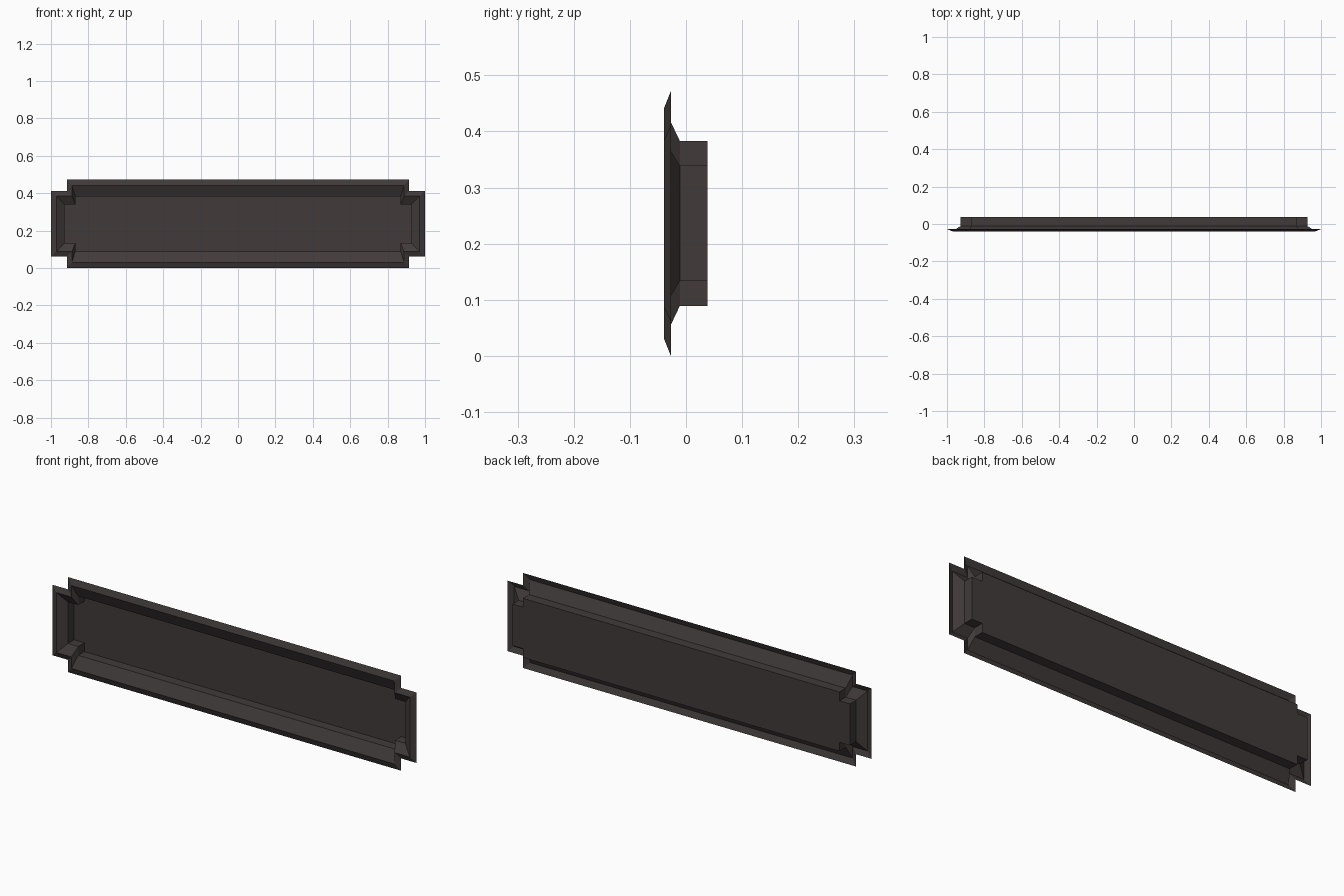
import bpy
import bmesh

cube = bpy.data.objects.get("Cube")
if cube:
    bpy.data.objects.remove(cube)

MID_Z = 0.236

# Single dark material
mat = bpy.data.materials.new("dark warm grey")
mat.use_nodes = True
colour = (0.052, 0.043, 0.042, 1)
mat.diffuse_color = colour
mat.node_tree.nodes["Principled BSDF"].inputs["Base Color"].default_value = colour


def notched_ring(bm, y, half_x, half_z, notch_x, notch_z):
    """Rectangle outline with a square notch cut from each corner."""
    quarter = [(half_x, notch_z), (notch_x, notch_z), (notch_x, half_z)]
    outline = []
    for sx, sz in ((1, 1), (-1, 1), (-1, -1), (1, -1)):
        corner = quarter if sx * sz > 0 else quarter[::-1]
        outline += [(sx * x, sz * z) for x, z in corner]
    return [bm.verts.new((x, y, MID_Z + z)) for x, z in outline]


bm = bmesh.new()
rings = [
    notched_ring(bm, -0.027, 1.0, 0.236, 0.915, 0.175),     # outer lip
    notched_ring(bm, -0.039, 0.971, 0.206, 0.888, 0.149),   # raised ridge
    notched_ring(bm, -0.011, 0.927, 0.147, 0.87, 0.103),    # foot of the bevel
    notched_ring(bm, 0.038, 0.927, 0.147, 0.87, 0.103),     # back of the recess
]

# Bridge the rings, then close the back panel
for outer, inner in zip(rings, rings[1:]):
    for i in range(len(outer)):
        j = (i + 1) % len(outer)
        bm.faces.new((outer[i], outer[j], inner[j], inner[i]))
bm.faces.new(rings[-1])
bmesh.ops.recalc_face_normals(bm, faces=bm.faces)

# The visible front side of the back panel faces -y
bm.faces.ensure_lookup_table()
bm.normal_update()
if bm.faces[-1].normal.y > 0:
    bmesh.ops.reverse_faces(bm, faces=bm.faces)

mesh = bpy.data.meshes.new("recessed_panel")
bm.to_mesh(mesh)
bm.free()
mesh.materials.append(mat)
panel = bpy.data.objects.new("recessed_panel", mesh)
bpy.context.collection.objects.link(panel)
